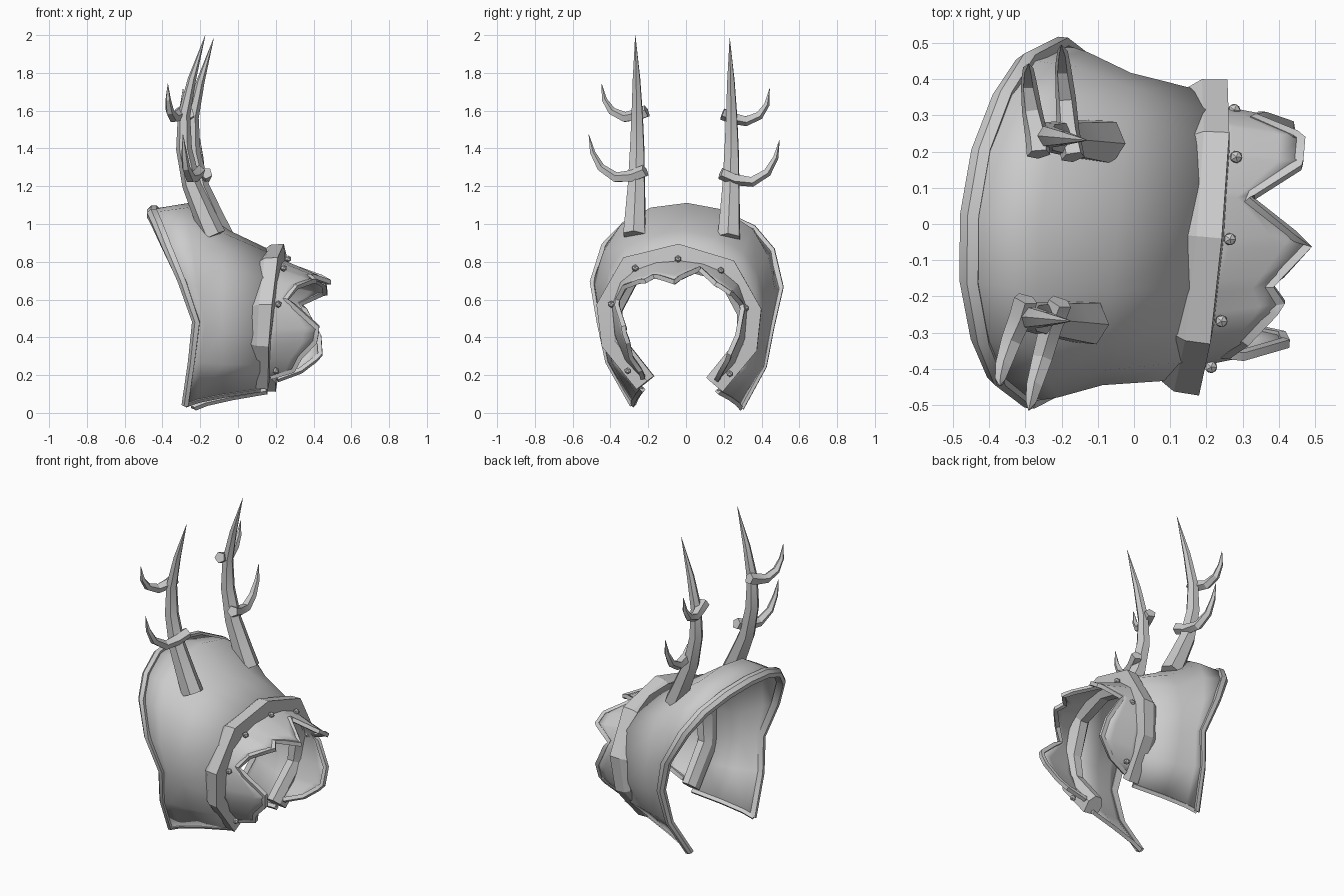
import bpy, bmesh, math
from mathutils import Vector

cube = bpy.data.objects.get("Cube")
if cube:
    bpy.data.objects.remove(cube, do_unlink=True)

grey = bpy.data.materials.new("plain_grey")
grey.use_nodes = True
GREY = (0.6, 0.6, 0.6, 1)
grey.diffuse_color = GREY
grey.node_tree.nodes["Principled BSDF"].inputs["Base Color"].default_value = GREY
X_AXIS = Vector((1, 0, 0))


def place(p):
    """The whole piece is turned and tilted slightly off its axis."""
    return Vector((p[0] + 0.09 * p[1], p[1] - 0.09 * p[0] - 0.018, p[2] - 0.028 * p[1]))


def finish(name, bm, angle=30, thickness=0):
    for v in bm.verts:
        v.co = place(v.co)
    bmesh.ops.recalc_face_normals(bm, faces=bm.faces)
    mesh = bpy.data.meshes.new(name)
    bm.to_mesh(mesh)
    bm.free()
    mesh.materials.append(grey)
    obj = bpy.data.objects.new(name, mesh)
    bpy.context.collection.objects.link(obj)
    bpy.ops.object.select_all(action='DESELECT')
    obj.select_set(True)
    bpy.context.view_layer.objects.active = obj
    bpy.ops.object.shade_smooth_by_angle(angle=math.radians(angle))
    if thickness:
        mod = obj.modifiers.new("thickness", 'SOLIDIFY')
        mod.thickness = thickness
        mod.offset = 0
    return obj


def grid(bm, rows, closed=False):
    vs = [[bm.verts.new(p) for p in r] for r in rows]
    for a, b in zip(vs, vs[1:]):
        n = len(a)
        for i in range(n if closed else n - 1):
            j = (i + 1) % n
            bm.faces.new((a[i], a[j], b[j], b[i]))
    return vs


def sweep(name, path, section, scales=None, ref=None, angle=30):
    """Sweep a section along a path; without ref, it is a hoop about the x axis."""
    path = [Vector(p) for p in path]
    rows = []
    for i, p in enumerate(path):
        t = (path[min(i + 1, len(path) - 1)] - path[max(i - 1, 0)]).normalized()
        if ref:
            n = Vector(ref)
            n = (n - t * n.dot(t)).normalized()
            side = t.cross(n)
        else:
            n, side = X_AXIS.cross(t).normalized(), X_AXIS
        k = scales[i] if scales else 1
        rows.append([p + (side * a + n * b) * k for a, b in section])
    bm = bmesh.new()
    vs = grid(bm, rows, True)
    bm.faces.new(vs[0])
    bm.faces.new(vs[-1])
    return finish(name, bm, angle)


def polygon(n, r=1, turn=0.0):
    return [(r * math.cos(turn + math.tau * i / n), r * math.sin(turn + math.tau * i / n))
            for i in range(n)]


def mirrored(half):
    """Half arch from bottom to crown becomes a full arch from -y to +y."""
    return [Vector((x, -y, z)) for x, y, z in half] + [Vector(p) for p in half[-2::-1]]


def leaning(half):
    """Give y, z outlines the forward lean of the waist."""
    return mirrored([(.125 + .08 * z, y, z) for y, z in half])


def at(row, s):
    i = min(int(s), len(row) - 2)
    return row[i].lerp(row[i + 1], s - i)


# Arch outlines from the flared collar to the waist under the band
flare = mirrored([(-.255, .285, .035), (-.21, .41, .26), (-.182, .45, .47), (-.252, .49, .68),
                  (-.34, .435, .87), (-.395, .335, .98), (-.44, .18, 1.05), (-.455, 0, 1.072)])
crest = mirrored([(-.19, .27, .06), (-.16, .4, .26), (-.14, .44, .46), (-.17, .47, .65),
                  (-.2, .43, .84), (-.23, .345, .98), (-.25, .19, 1.075), (-.26, 0, 1.105)])
middle = mirrored([(-.05, y, z) for y, z in
                   ((.24, .09), (.37, .25), (.41, .42), (.425, .58),
                    (.385, .75), (.31, .86), (.17, .935), (0, .96))])
waist = leaning([(.2, .12), (.33, .25), (.385, .4), (.39, .56),
                 (.34, .7), (.26, .78), (.14, .83), (0, .845)])
neck = leaning([(.2, .18), (.29, .27), (.345, .4), (.36, .56),
                (.315, .69), (.235, .76), (.125, .805), (0, .82)])
mouth = [p + Vector((0, .03, 0)) for p in
         mirrored([(.47, y, z) for y, z in
                   ((.18, .21), (.24, .3), (.29, .42), (.3, .55),
                    (.265, .63), (.2, .67), (.1, .69), (0, .7))])]

# Main shell
bm = bmesh.new()
grid(bm, [flare, crest, middle, waist])
finish("main_shell", bm, 60, 0.014)

# Collar rim and the hems along both lower edges
sweep("collar_rim", flare, [(-.026, -.02), (-.026, .005), (-.005, .025), (.026, .025), (.026, -.02)],
      [.7, .7, .8, .9] + [1] * 7 + [.9, .8, .7, .7])
for i, label in ((0, "front"), (-1, "back")):
    sweep("lower_hem_" + label, [r[i] for r in (flare, crest, middle, waist)],
          polygon(4, 0.016), ref=(0, 0, 1))

# Heavy band around the waist, thicker on the inside
band = leaning([(.195, .145), (.37, .36), (.388, .55), (.262, .775), (0, .845)])
sweep("waist_band", band,
      [(-.055, -.035), (-.055, .02), (-.02, .045), (.05, .05), (.055, -.035), (.025, -.085), (-.025, -.085)],
      [.85, .9] + [1] * 5 + [.9, .85], angle=20)

# Broken end piece: jagged reach along the arch (position, x)
jags = [(0, .19), (.3, .31), (1, .35), (1.6, .43), (2.2, .445), (3.3, .28), (5.2, .42), (5.7, .385),
        (6.7, .48), (7.9, .3), (8.9, .435), (9.9, .435), (10.7, .3), (12, .4), (12.8, .41),
        (13.6, .31), (14, .19)]


def reach(s):
    for (a, xa), (b, xb) in zip(jags, jags[1:]):
        if a <= s <= b:
            return xa + (xb - xa) * (s - a) / (b - a)


def end_point(s, f):
    p, q = at(neck, s), at(mouth, s)
    x = p.x + (reach(s) - p.x) * f
    u = max(0, (x - p.x) / (q.x - p.x)) ** 1.1
    return Vector((x, p.y + (q.y - p.y) * u, p.z + (q.z - p.z) * u))


stops = sorted({float(i) for i in range(15)} | {float(s) for s, x in jags})
bm = bmesh.new()
grid(bm, [[end_point(s, f / 4) for s in stops] for f in range(5)])
finish("broken_end_shell", bm, 60, 0.012)
sweep("broken_end_trim", [end_point(s, 1) for s in stops], polygon(4, 0.017, math.pi / 4),
      ref=(1, 0, 0))

# Rivets in front of the band
bm = bmesh.new()
for x, y, z in mirrored([(.225, .27, .215), (.245, .355, .565), (.262, .227, .76), (.265, 0, .815)]):
    made = bmesh.ops.create_icosphere(bm, subdivisions=1, radius=0.019)
    bmesh.ops.translate(bm, verts=made["verts"], vec=(x, y, z))
finish("rivets", bm, 20)

# Horns with two curved prongs each
OFFSET = -.014
horn = [(-.105, .93), (-.15, 1.03), (-.222, 1.2), (-.262, 1.39), (-.262, 1.57), (-.22, 1.76), (-.15, 1.99)]
horn_size = [.066, .06, .05, .042, .033, .022, .001]
prongs = {"lower": [(-.185, .2, 1.275), (-.205, .27, 1.245), (-.22, .36, 1.235),
                    (-.235, .44, 1.285), (-.24, .485, 1.365), (-.245, .505, 1.46)],
          "upper": [(-.28, .2, 1.59), (-.29, .25, 1.57), (-.31, .32, 1.555),
                    (-.325, .39, 1.585), (-.33, .43, 1.645), (-.33, .445, 1.73)]}
prong_size = [.034, .033, .029, .023, .015, .001]
for side, label in ((-1, "front"), (1, "back")):
    sweep("horn_" + label, [(x, side * .25 + OFFSET, z) for x, z in horn],
          polygon(6), horn_size, (0, 1, 0), 25)
    for level, path in prongs.items():
        sweep(level + "_prong_" + label, [(x, side * y + OFFSET, z) for x, y, z in path],
              polygon(5), prong_size, (1, 0, 0), 25)
